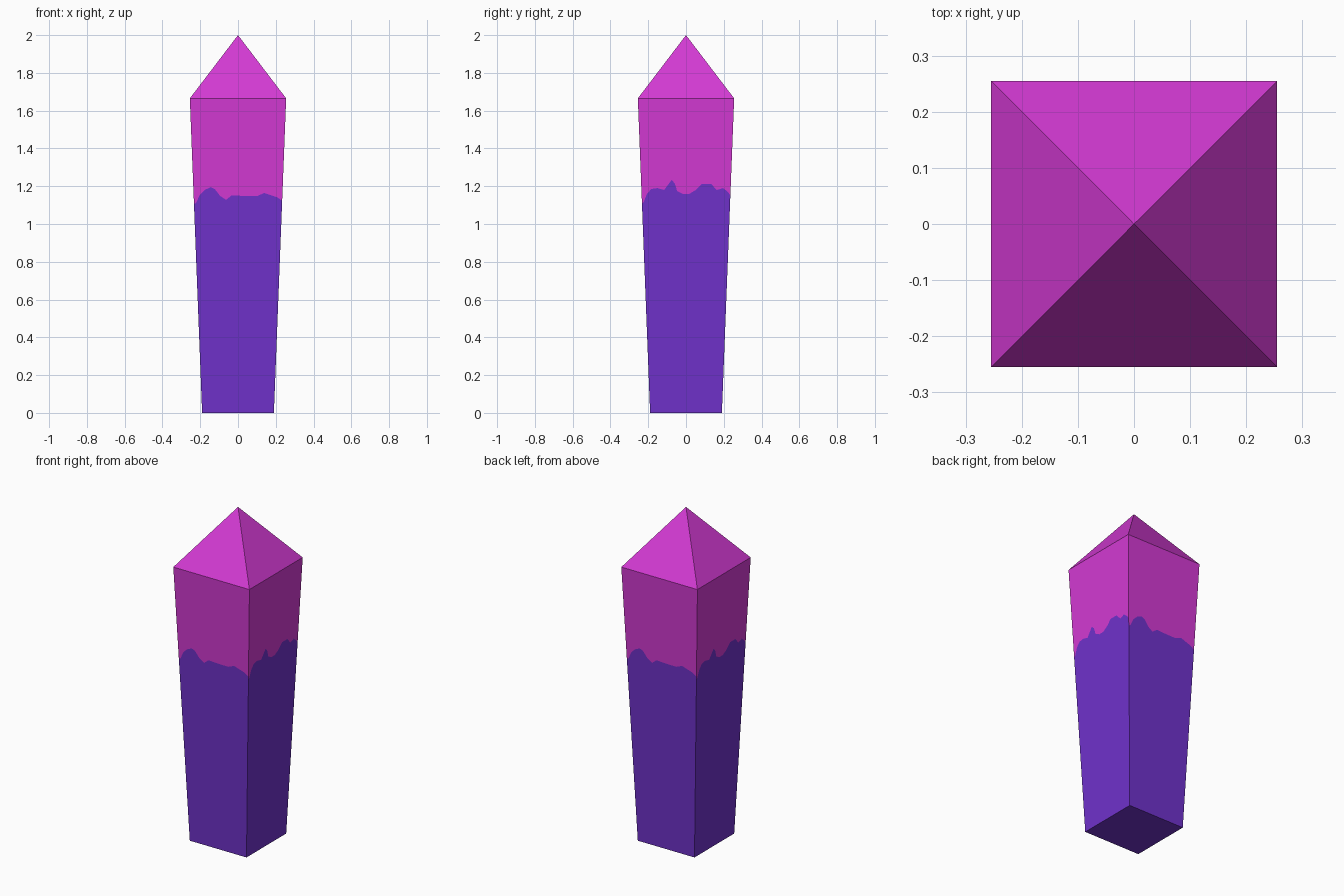
import bpy, bmesh, math
from mathutils import Matrix

if "Cube" in bpy.data.objects:
    bpy.data.objects.remove(bpy.data.objects["Cube"])

BASE, SHOULDER, SHOULDER_Z, TIP_Z = 0.19, 0.255, 1.665, 2.0


def srgb(*rgb):
    return [(c / 255 / 12.92 if c <= 10 else ((c / 255 + 0.055) / 1.055) ** 2.4) for c in rgb] + [1.0]


def material(name, rgb):
    m = bpy.data.materials.new(name)
    m.diffuse_color = srgb(*rgb)
    m.use_nodes = True
    m.node_tree.nodes["Principled BSDF"].inputs["Base Color"].default_value = m.diffuse_color
    return m


# Ragged colour line on the front/back and right/left sides: (across, height)
FRONT = [(-1, 1.106), (-.95, 1.112), (-.86, 1.155), (-.75, 1.18), (-.61, 1.195), (-.52, 1.185),
         (-.40, 1.148), (-.27, 1.128), (-.14, 1.152), (.16, 1.148), (.43, 1.148), (.59, 1.164),
         (.73, 1.153), (.90, 1.14), (1, 1.122)]
RIGHT = [(-1, 1.106), (-.96, 1.115), (-.88, 1.159), (-.78, 1.185), (-.64, 1.19), (-.49, 1.18),
         (-.40, 1.208), (-.32, 1.233), (-.25, 1.215), (-.20, 1.175), (-.07, 1.159), (.07, 1.159),
         (.22, 1.18), (.35, 1.212), (.56, 1.212), (.69, 1.18), (.83, 1.19), (.94, 1.17), (1, 1.15)]


def point(u, z):
    """Point on the front side: u runs -1..1 across the tapering face."""
    w = BASE + (SHOULDER - BASE) * z / SHOULDER_Z
    return (u * w, -w, z)


bm = bmesh.new()


def face(coords, turn, mat):
    f = bm.faces.new([bm.verts.new(turn @ v.co if hasattr(v, "co") else turn @ Matrix.Translation(v).translation)
                      for v in coords])
    f.material_index = mat


for i in range(4):
    turn = Matrix.Rotation(i * math.pi / 2, 4, 'Z')
    line = FRONT if i % 2 == 0 else RIGHT
    # Shaft side, split into violet below and magenta above the line
    for (u0, z0), (u1, z1) in zip(line, line[1:]):
        face([point(u0, 0), point(u1, 0), point(u1, z1), point(u0, z0)], turn, 0)
        face([point(u0, z0), point(u1, z1), point(u1, SHOULDER_Z), point(u0, SHOULDER_Z)], turn, 1)
    # Pointed tip
    face([point(-1, SHOULDER_Z), point(1, SHOULDER_Z), (0, 0, TIP_Z)], turn, 1)

# Flat underside
face([(-BASE, -BASE, 0), (-BASE, BASE, 0), (BASE, BASE, 0), (BASE, -BASE, 0)], Matrix.Identity(4), 0)

bmesh.ops.remove_doubles(bm, verts=bm.verts, dist=0.0005)
mesh = bpy.data.meshes.new("crystal_shaft")
bm.to_mesh(mesh)
bm.free()
mesh.materials.append(material("violet", (112, 50, 204)))
mesh.materials.append(material("magenta", (212, 58, 212)))
bpy.context.collection.objects.link(bpy.data.objects.new("crystal_shaft", mesh))
